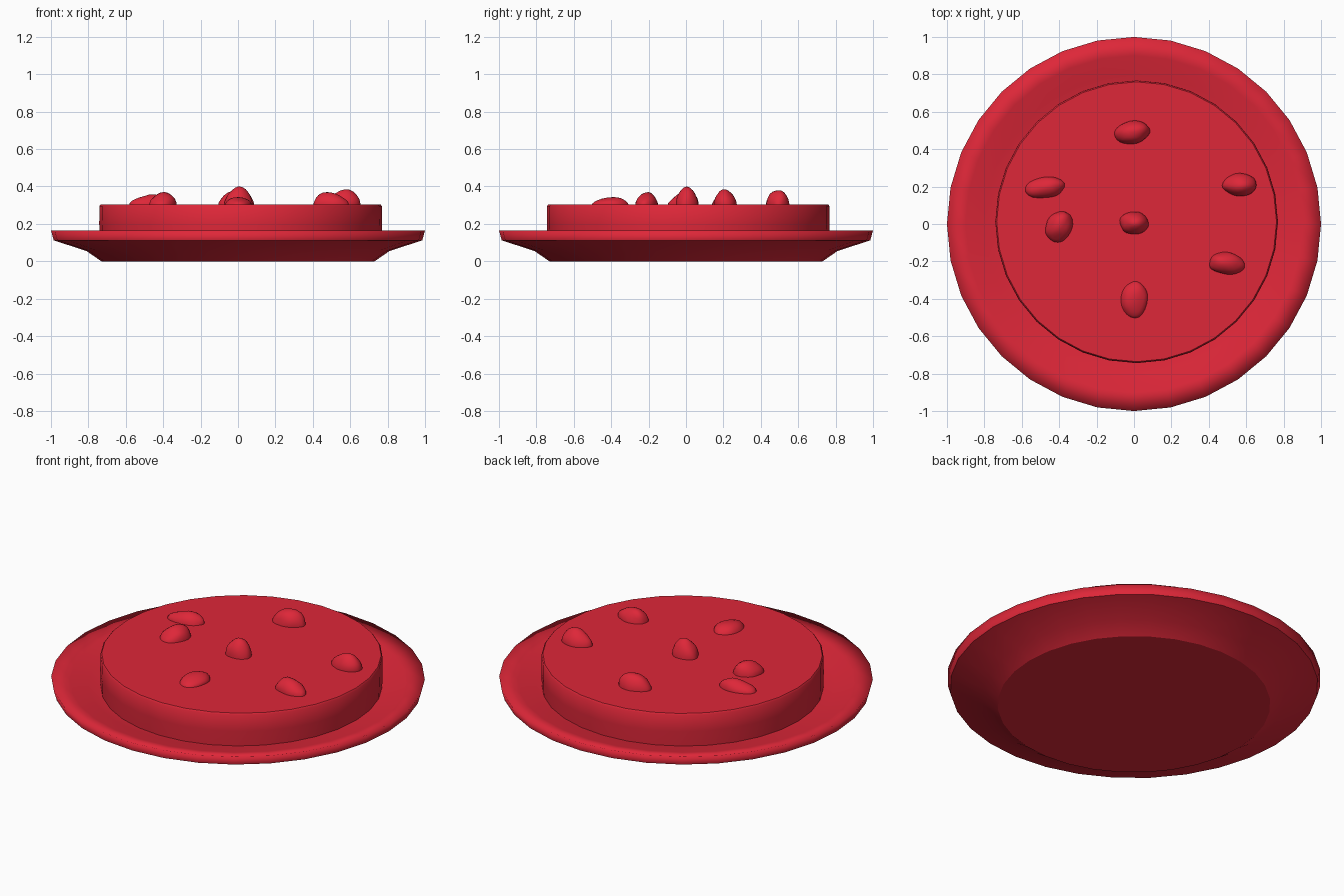
import bpy, bmesh, math
from mathutils import Vector, Matrix, noise

if "Cube" in bpy.data.objects:
    bpy.data.objects.remove(bpy.data.objects["Cube"])

red = bpy.data.materials.new("red_glaze")
red.diffuse_color = (0.73, 0.02, 0.04, 1)
red.use_nodes = True
red.node_tree.nodes["Principled BSDF"].inputs["Base Color"].default_value = red.diffuse_color


def finish(name, bm):
    bmesh.ops.recalc_face_normals(bm, faces=bm.faces)
    for f in bm.faces:
        f.smooth = True
    me = bpy.data.meshes.new(name)
    bm.to_mesh(me)
    bm.free()
    me.materials.append(red)
    ob = bpy.data.objects.new(name, me)
    bpy.context.collection.objects.link(ob)
    return ob


def lathe(name, profile, sharp=(), centre=(0, 0), sides=32):
    """Revolve (radius, z) points; both ends are capped, 'sharp' rings stay crisp."""
    bm = bmesh.new()
    rings = []
    for r, z in profile:
        rings.append([bm.verts.new((centre[0] + r * math.cos(math.tau * i / sides),
                                    centre[1] + r * math.sin(math.tau * i / sides), z))
                      for i in range(sides)])
    for a, b in zip(rings, rings[1:]):
        for i in range(sides):
            j = (i + 1) % sides
            bm.faces.new((a[i], a[j], b[j], b[i]))
    bm.faces.new(rings[0][::-1])
    bm.faces.new(rings[-1])
    for k in sharp:
        for i in range(sides):
            bm.edges.get((rings[k][i], rings[k][(i + 1) % sides])).smooth = False
    return finish(name, bm)


# Dished plate
lathe("plate", [(0.73, 0), (0.81, 0.055), (0.985, 0.112), (1.0, 0.165),
                (0.9, 0.145), (0.8, 0.125), (0.7, 0.1)], sharp=(0, 2))

# Round cake, slightly off centre
lathe("cake", [(0.752, 0.08), (0.756, 0.2), (0.755, 0.295), (0.748, 0.304)],
      sharp=(0, 3), centre=(0.014, 0.012))


def lump(index, x, y, length, width, top, angle, lean):
    """Squashed, uneven pebble half sunk in the cake; 'lean' raises one end."""
    base = 0.295
    bm = bmesh.new()
    bmesh.ops.create_icosphere(bm, subdivisions=3, radius=1)
    for v in bm.verts:
        v.co *= 1 + 0.1 * noise.noise(v.co * 1.3 + Vector((index * 7.3, 0, 0)))
        v.co.z *= 1 + lean * v.co.x
    peak = max(v.co.z for v in bm.verts)
    for v in bm.verts:
        v.co = Vector((v.co.x * length / 2, v.co.y * width / 2,
                       v.co.z * (top - base) / peak))
    bmesh.ops.transform(bm, verts=bm.verts,
                        matrix=Matrix.Translation((x, y, base))
                        @ Matrix.Rotation(math.radians(angle), 4, 'Z'))
    finish(f"topping_{index}", bm)


# Toppings: x, y, length, width, top height, angle, lean
toppings = [(0.0, 0.005, 0.155, 0.125, 0.40, 0, 0.1),
            (-0.01, 0.49, 0.195, 0.125, 0.38, 12, 0.1),
            (-0.475, 0.195, 0.22, 0.115, 0.358, 8, 0.15),
            (0.565, 0.21, 0.19, 0.12, 0.385, 0, 0.1),
            (-0.4, -0.015, 0.175, 0.14, 0.37, 60, 0.2),
            (0.495, -0.21, 0.195, 0.12, 0.37, -5, -0.2),
            (0.0, -0.405, 0.2, 0.145, 0.343, 85, 0.1)]
for i, t in enumerate(toppings, 1):
    lump(i, *t)
